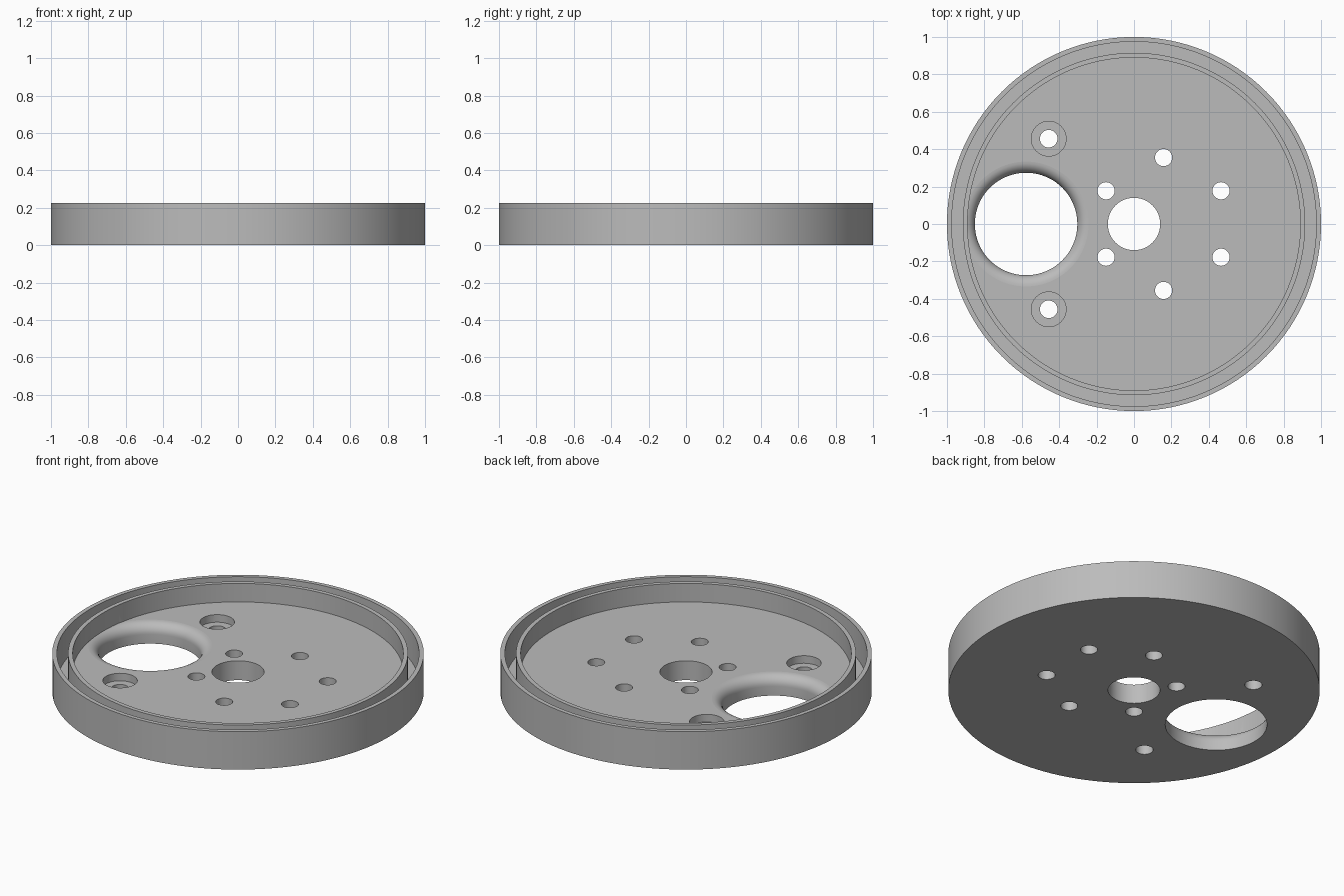
import bpy, bmesh, math
from mathutils import Vector, Matrix

HEIGHT, FLOOR, GROOVE = 0.225, 0.115, 0.045

cube = bpy.data.objects.get("Cube")
if cube:
    bpy.data.objects.remove(cube, do_unlink=True)

grey = bpy.data.materials.new("plain grey")
grey.use_nodes = True
grey.diffuse_color = (0.5, 0.5, 0.5, 1)
grey.node_tree.nodes["Principled BSDF"].inputs["Base Color"].default_value = (0.5, 0.5, 0.5, 1)


def lathe(name, profile, steps, closed=False, centre=(0, 0)):
    """Revolve (radius, z) points around a vertical axis."""
    bm = bmesh.new()
    verts = [bm.verts.new((r, 0, z)) for r, z in profile]
    edges = [bm.edges.new(pair) for pair in zip(verts, verts[1:])]
    if closed:
        edges.append(bm.edges.new((verts[-1], verts[0])))
    bmesh.ops.spin(bm, geom=verts + edges, cent=(0, 0, 0), axis=(0, 0, 1),
                   angle=math.tau, steps=steps, use_merge=True)
    bmesh.ops.remove_doubles(bm, verts=bm.verts, dist=1e-5)
    if not closed:
        bmesh.ops.holes_fill(bm, edges=[e for e in bm.edges if e.is_boundary], sides=0)
    bmesh.ops.recalc_face_normals(bm, faces=bm.faces)
    bmesh.ops.translate(bm, verts=bm.verts, vec=(*centre, 0))
    mesh = bpy.data.meshes.new(name)
    bm.to_mesh(mesh)
    bm.free()
    mesh.materials.append(grey)
    obj = bpy.data.objects.new(name, mesh)
    bpy.context.collection.objects.link(obj)
    return obj


# Round plate with a double rim, a groove between the rims and a centre bore
plate = lathe("round_plate", [
    (0.14, 0), (1, 0), (1, HEIGHT), (0.975, HEIGHT), (0.975, GROOVE),
    (0.915, GROOVE), (0.915, HEIGHT), (0.89, HEIGHT), (0.89, FLOOR), (0.14, FLOOR),
], 128, closed=True)

cutters = []

# Six bolt holes on an off-centre circle
for k in range(6):
    a = math.radians(30 + 60 * k)
    spot = (0.158 + 0.355 * math.cos(a), 0.355 * math.sin(a))
    cutters.append(lathe("bolt_hole_cutter", [(0.046, -0.1), (0.046, 0.2)], 32, centre=spot))

# Two counterbored screw holes
for side in (-1, 1):
    cutters.append(lathe("counterbore_cutter", [
        (0.047, -0.1), (0.047, FLOOR - 0.045), (0.093, FLOOR - 0.045), (0.093, 0.2),
    ], 40, centre=(-0.456, 0.456 * side)))

# Large opening with a rounded upper lip
R, LIP = 0.274, 0.06
arc = [(R + LIP * (1 - math.cos(t)), FLOOR - LIP + LIP * math.sin(t))
       for t in (math.pi / 2 * i / 8 for i in range(9))]
cutters.append(lathe("opening_cutter", [(R, -0.1)] + arc + [(R + LIP, FLOOR + 0.001)],
                     80, centre=(-0.577, 0)))

# Cut the openings
for cutter in cutters:
    cutter.hide_render = True
    mod = plate.modifiers.new("cut", 'BOOLEAN')
    mod.operation = 'DIFFERENCE'
    mod.solver = 'EXACT'
    mod.object = cutter
bpy.context.view_layer.update()
result = bpy.data.meshes.new_from_object(
    plate.evaluated_get(bpy.context.evaluated_depsgraph_get()))
plate.modifiers.clear()
plate.data = result
for cutter in cutters:
    bpy.data.objects.remove(cutter, do_unlink=True)

# Smooth the curved walls, keep level faces flat and edges crisp
bm = bmesh.new()
bm.from_mesh(result)
bm.normal_update()
for f in bm.faces:
    f.smooth = abs(f.normal.z) < 0.999
    f.material_index = 0
for e in bm.edges:
    e.smooth = (len(e.link_faces) == 2 and all(f.smooth for f in e.link_faces)
                and e.calc_face_angle(0) < math.radians(30))
bm.to_mesh(result)
bm.free()
